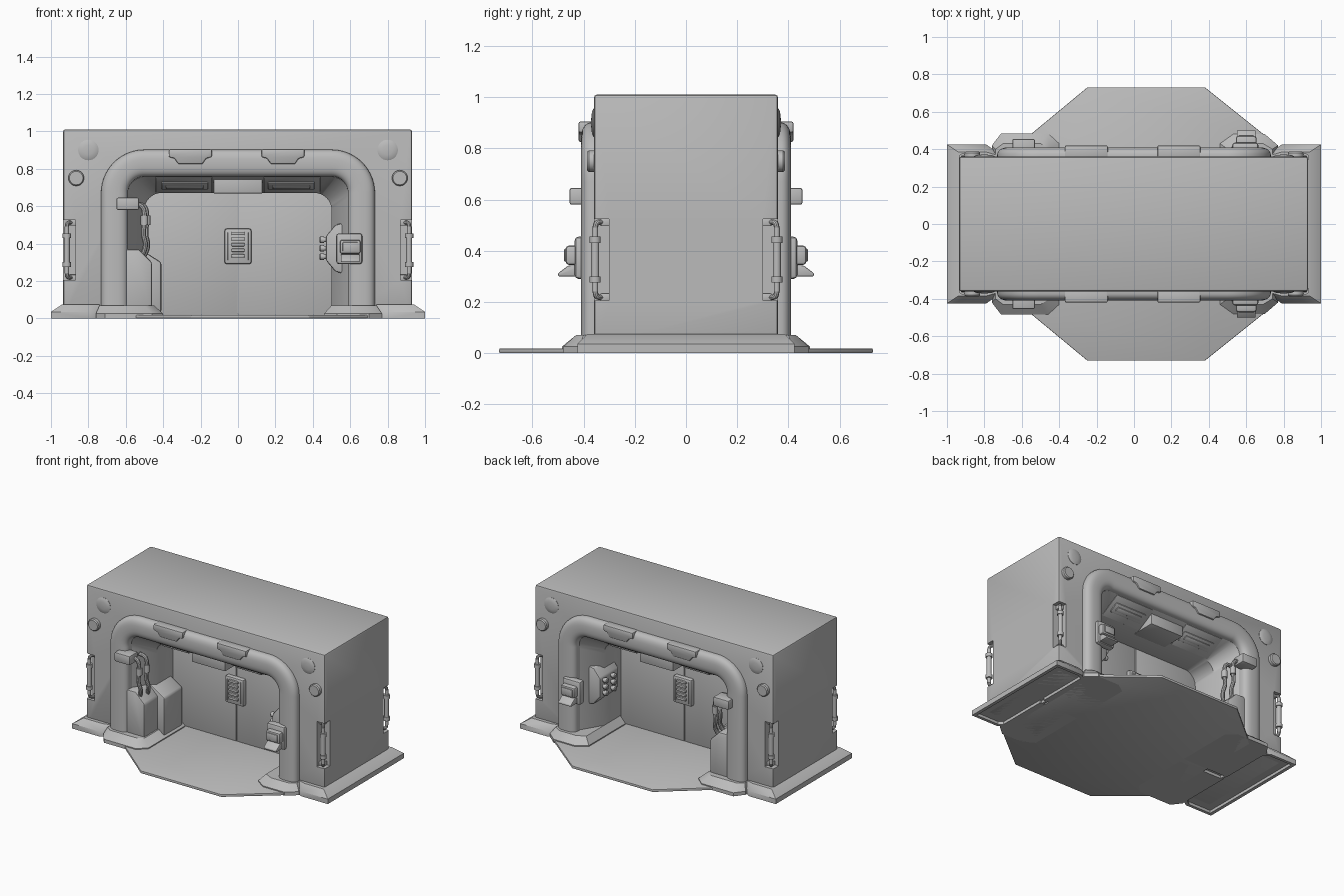
import bpy, bmesh, math
from mathutils import Vector

if "Cube" in bpy.data.objects:
    bpy.data.objects.remove(bpy.data.objects["Cube"])

metal = bpy.data.materials.new("plain grey")
metal.diffuse_color = (0.5, 0.5, 0.5, 1)
metal.use_nodes = True
metal.node_tree.nodes["Principled BSDF"].inputs["Base Color"].default_value = metal.diffuse_color


def finish(ob, mirror=""):
    """Material, mirrored copies and smooth shading with sharp creases."""
    if not ob.data.materials:
        ob.data.materials.append(metal)
    if mirror:
        m = ob.modifiers.new("mirror", 'MIRROR')
        m.use_axis = ("x" in mirror, "y" in mirror, False)
        m.use_mirror_merge = False
    bpy.ops.object.select_all(action='DESELECT')
    ob.select_set(True)
    bpy.context.view_layer.objects.active = ob
    bpy.ops.object.shade_smooth_by_angle(angle=math.radians(35))
    return ob


def loft(name, rings, mirror="", bevel=0, segs=2):
    """Skin a list of equal-length rings and cap both ends."""
    bm = bmesh.new()
    vs = [[bm.verts.new(p) for p in r] for r in rings]
    n = len(rings[0])
    for a, b in zip(vs, vs[1:]):
        for i in range(n):
            bm.faces.new((a[i], a[(i + 1) % n], b[(i + 1) % n], b[i]))
    bm.faces.new(vs[0])
    bm.faces.new(vs[-1])
    bmesh.ops.recalc_face_normals(bm, faces=bm.faces)
    if bevel:
        edges = [e for e in bm.edges if e.calc_face_angle(0) > 0.5]
        bmesh.ops.bevel(bm, geom=edges, offset=bevel, segments=segs,
                        affect='EDGES', profile=0.5, clamp_overlap=True)
    me = bpy.data.meshes.new(name)
    bm.to_mesh(me)
    bm.free()
    ob = bpy.data.objects.new(name, me)
    bpy.context.collection.objects.link(ob)
    return finish(ob, mirror)


def box(name, x0, x1, y0, y1, z0, z1, mirror="", bevel=0.006):
    r = [(x0, y0), (x1, y0), (x1, y1), (x0, y1)]
    return loft(name, [[(x, y, z) for x, y in r] for z in (z0, z1)], mirror, bevel)


def front_prism(name, pts, y0, y1, mirror="", bevel=0.006):
    return loft(name, [[(x, y, z) for x, z in pts] for y in (y0, y1)], mirror, bevel)


def lathe(name, axis, centre, profile, mirror="", n=20):
    """Turned part: profile is (distance along axis, radius)."""
    c, rings = Vector(centre), []
    for d, r in profile:
        ring = []
        for i in range(n):
            u, v = r * math.cos(math.tau * i / n), r * math.sin(math.tau * i / n)
            ring.append(c + Vector({"x": (d, u, v), "y": (u, d, v), "z": (u, v, d)}[axis]))
        rings.append(ring)
    return loft(name, rings, mirror)


def tube(name, pts, r, mirror=""):
    cu = bpy.data.curves.new(name, 'CURVE')
    cu.dimensions, cu.bevel_depth, cu.bevel_resolution, cu.use_fill_caps = '3D', r, 3, True
    cu.resolution_u = 6
    sp = cu.splines.new('BEZIER')
    sp.bezier_points.add(len(pts) - 1)
    for b, p in zip(sp.bezier_points, pts):
        b.co, b.handle_left_type, b.handle_right_type = p, 'AUTO', 'AUTO'
    ob = bpy.data.objects.new(name, cu)
    bpy.context.collection.objects.link(ob)
    bpy.ops.object.select_all(action='DESELECT')
    ob.select_set(True)
    bpy.context.view_layer.objects.active = ob
    bpy.ops.object.convert(target='MESH')
    return finish(bpy.context.object, mirror)


def arch_path(w, h, r, z0, n=10):
    """Points and outward normals along an upside-down U."""
    out = [((-w, z0), (-1, 0))]
    for cx, a0 in ((-w + r, math.pi), (w - r, math.pi / 2)):
        for i in range(n + 1):
            a = a0 - i / n * math.pi / 2
            d = (math.cos(a), math.sin(a))
            out.append(((cx + r * d[0], h - r + r * d[1]), d))
    return out + [((w, z0), (1, 0))]


# main housing with flared doorway tunnel and corner notches
housing = box("housing", -0.935, 0.93, -0.36, 0.36, 0.02, 1.01, bevel=0.012)
cutters = [loft("doorway_cutter", [[(p[0], y, p[1]) for p, _ in arch_path(w, h, r, -0.1)]
           for y, w, h, r in ((-0.38, 0.61, 0.77, 0.11), (-0.2, 0.5, 0.67, 0.09),
                              (0.2, 0.5, 0.67, 0.09), (0.38, 0.61, 0.77, 0.11))])]
for sx in (-1, 1):
    for sy in (-1, 1):
        xs, ys = sorted((sx * 0.87, sx * 1.0)), sorted((sy * 0.3, sy * 0.4))
        cutters.append(box("notch_cutter", *xs, *ys, 0.205, 0.525, bevel=0))
for c in cutters:
    m = housing.modifiers.new("cut", 'BOOLEAN')
    m.operation, m.solver, m.object = 'DIFFERENCE', 'EXACT', c
    bpy.context.view_layer.objects.active = housing
    bpy.ops.object.modifier_apply(modifier=m.name)
    bpy.data.objects.remove(c)
finish(housing)

# rounded arch pipe around the doorway
section = []
for i in range(17):
    a = math.pi * i / 16
    section.append((0.072 * math.copysign(abs(math.cos(a)) ** 0.75, math.cos(a)),
                    -0.36 - 0.05 * math.sin(a) ** 0.75 if 0 < i < 16 else -0.36))
section = [(0.072, -0.32)] + section + [(-0.072, -0.32)]
loft("arch_pipe", [[(p[0] + d[0] * u, y, p[1] + d[1] * u) for u, y in section]
                   for p, d in arch_path(0.66, 0.83, 0.16, 0.03, 14)], "y")
for x in (-0.585, 0.585):
    lathe("arch_bolt", "y", (x, -0.37, 0.785), [(0, 0.012), (-0.03, 0.012), (-0.034, 0.008)], "y", 10)

# clamps on the arch top
for cx in (-0.255, 0.24):
    shape = [(-0.115, 0.905), (0.115, 0.905), (0.115, 0.862), (0.085, 0.855),
             (0.065, 0.825), (-0.065, 0.825), (-0.085, 0.855), (-0.115, 0.862)]
    front_prism("arch_clamp", [(cx + x, z) for x, z in shape], -0.42, -0.35, "y", 0.008)

# round caps on the front corners
lathe("corner_dome", "y", (0.8, -0.36, 0.9), [(0.02, 0.055), (-0.002, 0.055), (-0.007, 0.045),
                                             (-0.01, 0.025), (-0.011, 0.004)], "xy", 28)
lathe("side_button", "y", (0.865, -0.36, 0.75), [(0.02, 0.042), (-0.02, 0.042), (-0.027, 0.036)], "xy", 24)

# sliding door leaves and door control
box("door_leaf", 0.003, 0.56, -0.015, 0.015, 0.02, 0.7, "x", 0.003)
box("door_seam", -0.01, 0.01, -0.008, 0.008, 0.02, 0.7, bevel=0)
box("door_control", -0.072, 0.072, -0.045, 0, 0.29, 0.48, "y", 0.012)
for i in range(5):
    z = 0.325 + i * 0.03
    box("control_key", -0.035, 0.035, -0.058, -0.04, z, z + 0.018, "y", 0.005)
for x in (-0.055, 0.047):
    box("control_rail", x, x + 0.008, -0.052, -0.04, 0.31, 0.46, "y", 0.002)


# lintel block and sloped ceiling lamps
box("lintel_block", -0.13, 0.13, -0.33, -0.15, 0.668, 0.77, "y", 0.004)


def slope_plate(name, x0, x1, t0, t1, out, mirror, bevel):
    """Plate lying on the sloped tunnel ceiling; t runs along the slope."""
    def pt(x, t, o):
        return (x, -0.36 + 0.16 * t - 0.53 * o, 0.759 - 0.089 * t - 0.85 * o)
    r = [(x0, t0), (x1, t0), (x1, t1), (x0, t1)]
    loft(name, [[pt(x, t, o) for x, t in r] for o in (-0.02, out)], mirror, bevel)


slope_plate("lamp_panel", 0.14, 0.44, 0.03, 0.97, 0.004, "xy", 0.002)
slope_plate("lamp_bezel", 0.16, 0.41, 0.3, 0.72, 0.012, "xy", 0.008)
slope_plate("lamp_tube", 0.185, 0.385, 0.42, 0.6, 0.02, "xy", 0.006)


def plinth(name, pts, inner, heights, mirror, hollow=False):
    """Floor skirt with upright rim and sloped shoulder, optionally hollow below."""
    z0, z1, z2 = heights
    rings = [[(x, y, z0) for x, y in pts], [(x, y, z1) for x, y in pts],
             [(x, y, z2) for x, y in inner]]
    if hollow:
        cx = sum(p[0] for p in pts) / len(pts)
        lip = [(cx + (x - cx) * 0.85, y * 0.95) for x, y in pts]
        rings = [[(x, y, 0.02) for x, y in lip], [(x, y, z0) for x, y in lip]] + rings
    loft(name, rings, mirror)


# end skirts
plinth("end_skirt", [(0.74, -0.39), (0.79, -0.425), (1.0, -0.425), (1.0, 0.425), (0.79, 0.425), (0.74, 0.39)],
       [(0.74, -0.37), (0.79, -0.385), (0.94, -0.385), (0.94, 0.385), (0.79, 0.385), (0.74, 0.37)],
       (0, 0.035, 0.075), "x", True)

# arch feet
plinth("left_foot", [(-0.76, -0.42), (-0.71, -0.485), (-0.46, -0.485), (-0.4, -0.43), (-0.4, -0.02), (-0.76, -0.02)],
       [(-0.74, -0.4), (-0.7, -0.43), (-0.5, -0.43), (-0.45, -0.4), (-0.45, -0.02), (-0.74, -0.02)],
       (0, 0.025, 0.07), "y")
plinth("right_foot", [(0.77, -0.42), (0.7, -0.48), (0.53, -0.48), (0.46, -0.43), (0.46, -0.02), (0.77, -0.02)],
       [(0.74, -0.4), (0.69, -0.43), (0.56, -0.43), (0.5, -0.4), (0.5, -0.02), (0.74, -0.02)],
       (0, 0.025, 0.07), "y")

# octagonal floor plate
floor = [(-0.25, -0.73), (0.38, -0.73), (0.73, -0.45), (0.73, 0.45),
         (0.38, 0.73), (-0.25, 0.73), (-0.6, 0.44), (-0.6, -0.44)]
loft("floor_plate", [[(x, y, z) for x, y in floor] for z in (0, 0.018)], bevel=0.004)

# machine block inside the left wall, with two hoses to a junction box
front_prism("machine_block", [(-0.62, 0.03), (-0.46, 0.03), (-0.46, 0.3), (-0.53, 0.37), (-0.62, 0.37)],
            -0.39, -0.2, "y", 0.012)
front_prism("machine_rear", [(-0.6, 0.03), (-0.41, 0.03), (-0.41, 0.3), (-0.52, 0.37), (-0.6, 0.37)],
            -0.24, -0.03, "y", 0.012)
box("junction_box", -0.65, -0.53, -0.455, -0.36, 0.58, 0.645, "y", 0.008)
for dx, y in ((0, -0.39), (0.012, -0.32)):
    tube("hose", [(-0.56 + dx, y, 0.61), (-0.515 + dx, y, 0.6), (-0.5 + dx, y, 0.54), (-0.505 + dx, y, 0.45),
                  (-0.495 + dx, y + 0.01, 0.39), (-0.52 + dx, y + 0.03, 0.32)], 0.014, "y")
    lathe("hose_collar", "z", (-0.5 + dx, y, 0.5), [(0, 0.014), (0, 0.02), (0.05, 0.02), (0.05, 0.014)], "y", 12)

# valve cabinet on the right inner wall
front_prism("valve_cabinet", [(0.6, 0.52), (0.52, 0.5), (0.47, 0.44), (0.47, 0.31), (0.52, 0.25), (0.6, 0.23)],
            -0.29, -0.08, "y", 0.01)
for z in (0.33, 0.375, 0.42):
    for y in (-0.25, -0.16):
        lathe("valve_knob", "x", (0.475, y, z), [(0, 0.013), (-0.015, 0.013), (-0.015, 0.018),
                                               (-0.035, 0.018), (-0.04, 0.012)], "y", 12)

# call terminal on the right leg
box("terminal_back", 0.525, 0.665, -0.435, -0.38, 0.29, 0.455, "y", 0.015)
box("terminal_head", 0.545, 0.655, -0.47, -0.4, 0.345, 0.42, "y", 0.012)
box("terminal_screen", 0.56, 0.64, -0.476, -0.46, 0.357, 0.408, "y", 0.004)
loft("terminal_shelf", [[(x, y, z) for y, z in ((-0.41, 0.3), (-0.41, 0.345), (-0.46, 0.342), (-0.5, 0.312), (-0.5, 0.3))]
                        for x in (0.55, 0.65)], "y", 0.004)

# corner rods in the notches
lathe("corner_rod", "z", (0.915, -0.355, 0), [(0.24, 0.012), (0.275, 0.012), (0.275, 0.022), (0.3, 0.022), (0.3, 0.016),
      (0.43, 0.016), (0.43, 0.022), (0.455, 0.022), (0.455, 0.012), (0.49, 0.012)], "xy", 14)
for z, e in ((0.485, 0.512), (0.245, 0.218)):
    tube("rod_elbow", [(0.915, -0.355, z), (0.912, -0.35, (z + e) / 2 + (e - z) * 0.3), (0.895, -0.33, e), (0.865, -0.3, e)], 0.011, "xy")
    box("rod_mount", 0.86, 0.905, -0.335, -0.29, e - 0.016, e + 0.016, "xy", 0.005)
